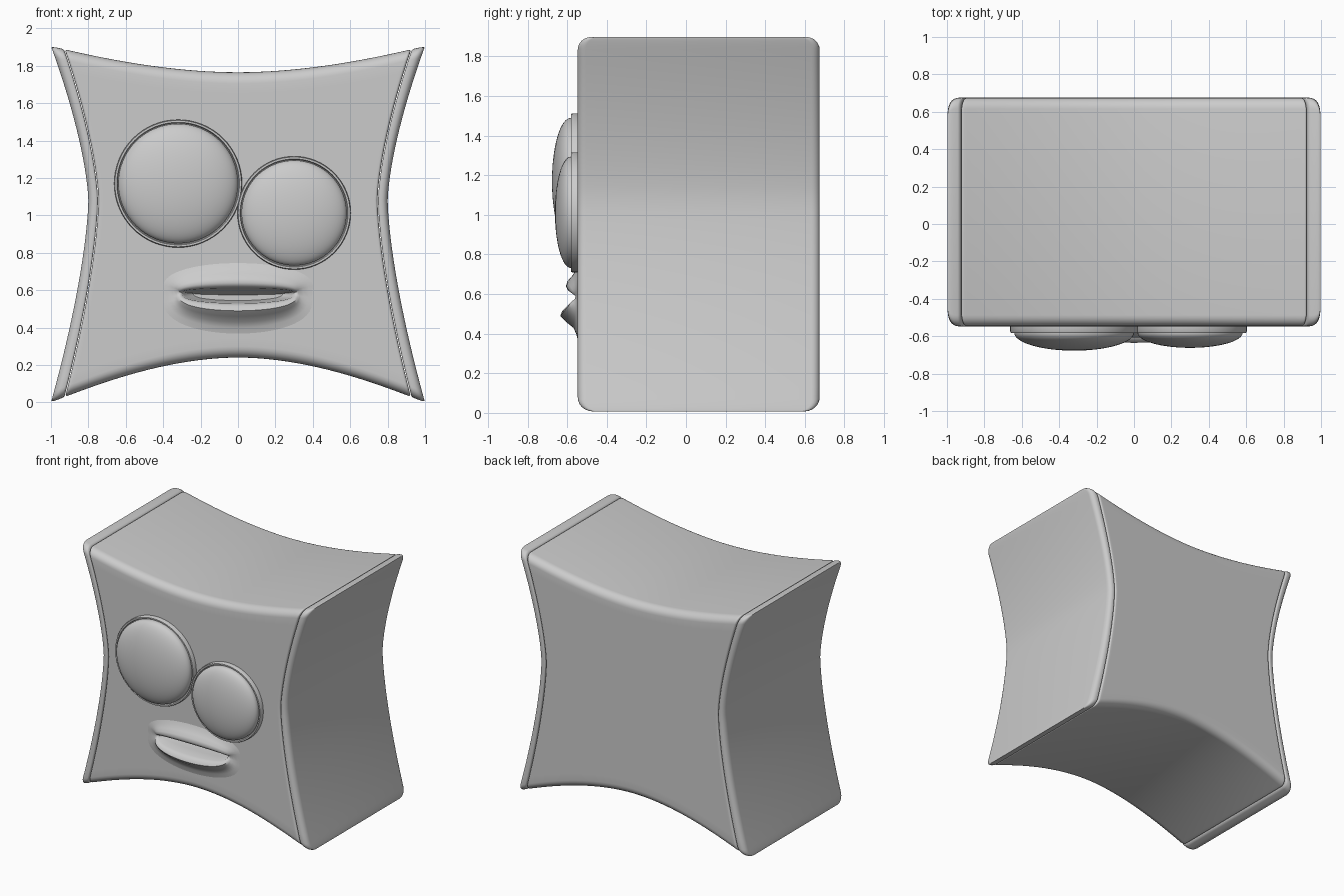
import bpy, bmesh
from math import sin, cos, pi

if "Cube" in bpy.data.objects:
    bpy.data.objects.remove(bpy.data.objects["Cube"])

grey = bpy.data.materials.new("plain_grey")
grey.use_nodes = True
COLOUR = (0.6, 0.6, 0.6, 1)
grey.diffuse_color = COLOUR
grey.node_tree.nodes["Principled BSDF"].inputs["Base Color"].default_value = COLOUR

FRONT, BACK, CORNER = -0.547, 0.675, 0.06


def finish(name, bm, angle=40):
    bmesh.ops.remove_doubles(bm, verts=bm.verts, dist=1e-5)
    bmesh.ops.recalc_face_normals(bm, faces=bm.faces)
    mesh = bpy.data.meshes.new(name)
    bm.to_mesh(mesh)
    bm.free()
    mesh.materials.append(grey)
    ob = bpy.data.objects.new(name, mesh)
    bpy.context.collection.objects.link(ob)
    bpy.ops.object.select_all(action="DESELECT")
    ob.select_set(True)
    bpy.context.view_layer.objects.active = ob
    bpy.ops.object.shade_smooth_by_angle(angle=angle * pi / 180)
    return ob


def pinch(z):
    """Waist of the body: narrowest a little above the middle."""
    t = (z - 1.08) / (0.825 if z > 1.08 else 1.08)
    return 0.8 + 0.2 * abs(t) ** 1.5


def section(bm, x, dy, dz):
    """Rounded slice of the body: matching front and back columns."""
    low = 0.24 - 0.24 * abs(x) ** 1.9 + dz
    high = 1.765 + 0.14 * abs(x) ** 1.9 - dz
    arc = [(CORNER * (1 - sin(a)), CORNER * (1 - cos(a)))
           for a in [i * pi / 12 for i in range(7)]]
    column = [(oy, low + oz) for oy, oz in arc]
    span = high - low - 2 * CORNER
    column += [(0, low + CORNER + span * i / 28) for i in range(1, 28)]
    column += [(oy, high - oz) for oy, oz in reversed(arc)]
    return [[bm.verts.new((x * pinch(z), y + s * (dy + oy), z)) for oy, z in column]
            for y, s in ((FRONT, 1), (BACK, -1))]


def slab(name, stations):
    """Solid lofted through slices along x."""
    bm = bmesh.new()
    slices = [section(bm, *s) for s in stations]
    for (f0, b0), (f1, b1) in zip(slices, slices[1:]):
        for c0, c1 in ((f0, f1), (b0, b1)):
            for i in range(len(c0) - 1):
                bm.faces.new((c0[i], c0[i + 1], c1[i + 1], c1[i]))
        for i in (0, -1):
            bm.faces.new((f0[i], b0[i], b1[i], f1[i]))
    for f, b in (slices[0], slices[-1]):
        for i in range(len(f) - 1):
            bm.faces.new((f[i], f[i + 1], b[i + 1], b[i]))
    return finish(name, bm)


def rounded(edge, r, direction, squash):
    """Slices easing from a full section to a rounded end at edge."""
    return [(edge - direction * r * (1 - sin(a)), r * (1 - cos(a)), squash * r * (1 - cos(a)))
            for a in [i * pi / 12 for i in range(7)]]


# Body core and the two side panels, separated by a narrow seam
end = rounded(0.932, 0.016, 1, 0.8)
middle = [(0.9 * i / 16, 0, 0) for i in range(-16, 17)]
core = slab("body_core", [(-x, dy, dz) for x, dy, dz in reversed(end)] + middle + end)

panel = rounded(0.936, 0.012, -1, 0.8)[::-1] + rounded(1.0, 0.042, 1, 0.2)
slab("left_side_panel", panel)
slab("right_side_panel", [(-x, dy, dz) for x, dy, dz in panel])


# Eyes: a low collar, a groove and a shallow dome
def eye(name, cx, cz, radius, height):
    inner = radius - 0.022
    profile = [(radius, -0.01), (radius, 0.028), (radius - 0.004, 0.035),
               (radius - 0.014, 0.035), (inner + 0.003, 0.02), (inner, 0.02)]
    profile += [(inner * cos(a), 0.035 + (height - 0.035) * sin(a))
                for a in [i * pi / 32 for i in range(17)]]
    bm = bmesh.new()
    rings = [[bm.verts.new((cx + r * cos(a), FRONT - h, cz + r * sin(a)))
              for a in [k * pi / 32 for k in range(64)]] for r, h in profile[:-1]]
    for r0, r1 in zip(rings, rings[1:]):
        for k in range(64):
            bm.faces.new((r0[k], r0[k - 1], r1[k - 1], r1[k]))
    tip = bm.verts.new((cx, FRONT - height, cz))
    for k in range(64):
        bm.faces.new((rings[-1][k], rings[-1][k - 1], tip))
    bm.faces.new(rings[0])
    return finish(name, bm, 35)


eye("right_eye", -0.32, 1.17, 0.342, 0.13)
eye("left_eye", 0.30, 1.013, 0.303, 0.115)


# Mouth: oval rings running from the pocket out over the lips
def mouth_loft(name, rings, caps):
    bm = bmesh.new()
    loops = []
    for width, top, bottom, up, down in rings:
        loop = []
        for k in range(64):
            a = (k + 0.5) * pi / 32
            c, s = cos(a), sin(a)
            bulge = up if s > 0 else down
            if bulge > 0:
                bulge *= abs(s) ** 0.6
            reach = (top if s > 0 else bottom) - 0.585
            z = 0.585 + reach * abs(s) ** 0.7
            loop.append(bm.verts.new((width * c, FRONT - bulge, z)))
        loops.append(loop)
    for l0, l1 in zip(loops, loops[1:]):
        for k in range(64):
            bm.faces.new((l0[k], l0[k - 1], l1[k - 1], l1[k]))
    for i in caps:
        bm.faces.new(loops[i])
    return finish(name, bm, 50)


mouth_loft("mouth_lips", [
    (0.24, 0.575, 0.545, -0.10, -0.10),
    (0.29, 0.605, 0.535, -0.03, -0.03),
    (0.30, 0.612, 0.53, 0.025, 0.05),
    (0.31, 0.62, 0.515, 0.05, 0.078),
    (0.32, 0.64, 0.49, 0.06, 0.088),
    (0.33, 0.665, 0.46, 0.052, 0.06),
    (0.35, 0.69, 0.43, 0.03, 0.022),
    (0.38, 0.72, 0.40, 0.01, 0.008),
    (0.42, 0.75, 0.36, -0.002, -0.002)], [0])
cutter = mouth_loft("mouth_cutter", [
    (0.33, 0.65, 0.49, -0.14, -0.14),
    (0.33, 0.65, 0.49, 0.1, 0.1)], [0, -1])
for v in cutter.data.vertices:
    v.co.y = FRONT + (0.14 if v.co.y > FRONT + 0.05 else -0.1)
cutter.hide_render = True
cutter.hide_viewport = True
cut = core.modifiers.new("mouth_opening", "BOOLEAN")
cut.operation = "DIFFERENCE"
cut.object = cutter
